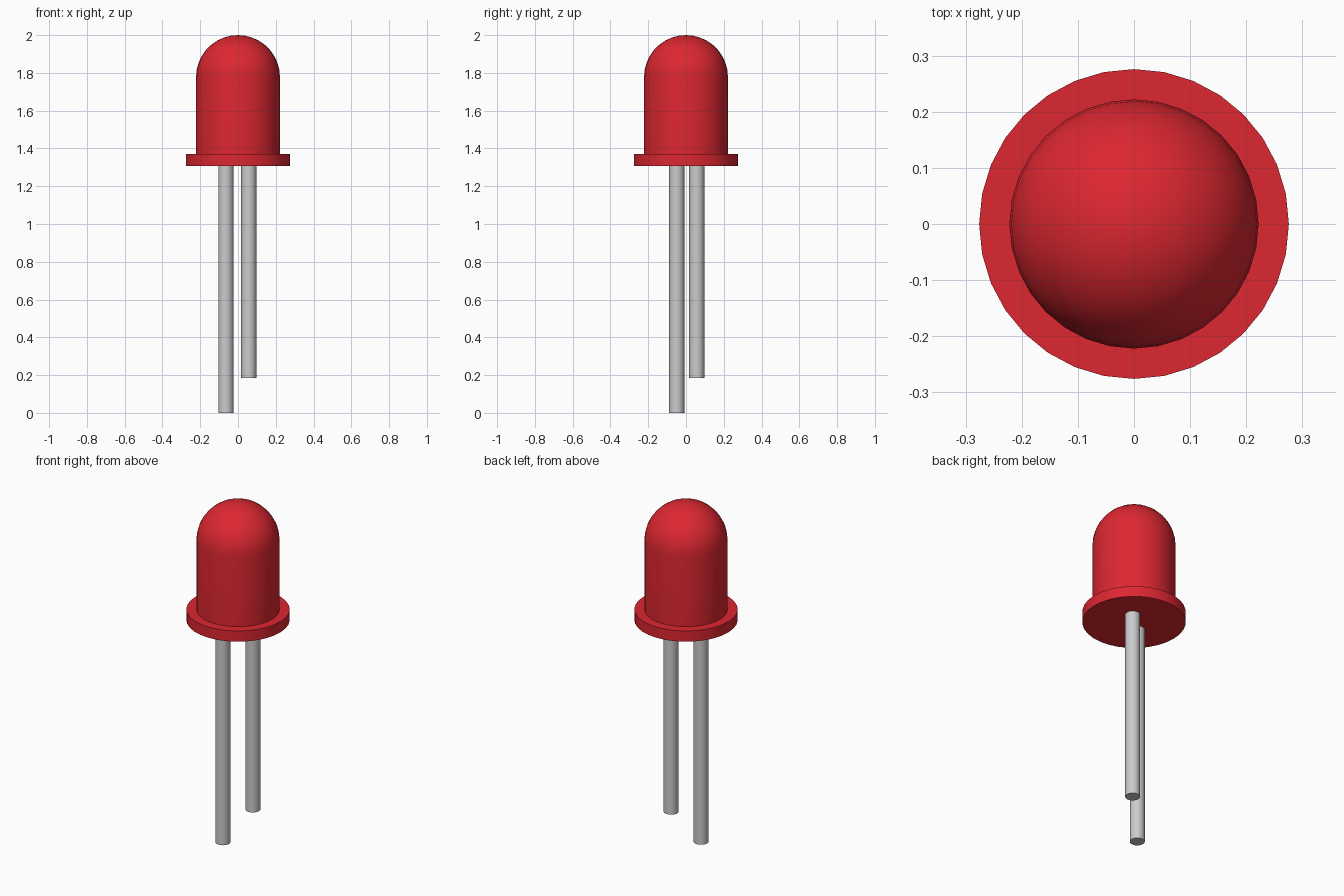
import bpy, bmesh, math

if "Cube" in bpy.data.objects:
    bpy.data.objects.remove(bpy.data.objects["Cube"])

RED = bpy.data.materials.new("red_plastic")
RED.diffuse_color = (0.72, 0.02, 0.03, 1)
RED.use_nodes = True
RED.node_tree.nodes["Principled BSDF"].inputs["Base Color"].default_value = RED.diffuse_color


def finish(obj, angle=35):
    bpy.ops.object.select_all(action='DESELECT')
    obj.select_set(True)
    bpy.context.view_layer.objects.active = obj
    bpy.ops.object.shade_smooth_by_angle(angle=math.radians(angle))


def lathe(name, profile, sides):
    """Spin an (r, z) profile that starts and ends on the axis."""
    bm = bmesh.new()
    verts = [bm.verts.new((r, 0, z)) for r, z in profile]
    edges = [bm.edges.new(p) for p in zip(verts, verts[1:])]
    bmesh.ops.spin(bm, geom=verts + edges, cent=(0, 0, 0), axis=(0, 0, 1),
                   angle=math.tau, steps=sides, use_merge=True)
    bmesh.ops.remove_doubles(bm, verts=bm.verts, dist=1e-5)
    bmesh.ops.recalc_face_normals(bm, faces=bm.faces)
    mesh = bpy.data.meshes.new(name)
    bm.to_mesh(mesh)
    bm.free()
    obj = bpy.data.objects.new(name, mesh)
    bpy.context.collection.objects.link(obj)
    finish(obj)
    return obj


def leg(name, x, y, bottom, top=1.32, radius=0.04):
    bpy.ops.mesh.primitive_cylinder_add(vertices=32, radius=radius, depth=top - bottom,
                                        location=(x, y, (top + bottom) / 2))
    obj = bpy.context.object
    obj.name = name
    finish(obj)


# Bulb: base rim, straight wall and hemispherical dome in one profile
R, RIM = 0.222, 0.276
profile = [(0, 1.307), (RIM, 1.307), (RIM, 1.37), (R, 1.37)]
RINGS = 9
for i in range(RINGS):
    a = math.pi / 2 * i / RINGS
    profile.append((R * math.cos(a), 2 - R + R * math.sin(a)))
profile.append((0, 2))
lathe("bulb", profile, 32).data.materials.append(RED)

# Wire legs, set on the diagonal
leg("long_leg", -0.064, -0.049, 0.0)
leg("short_leg", 0.057, 0.057, 0.185)
